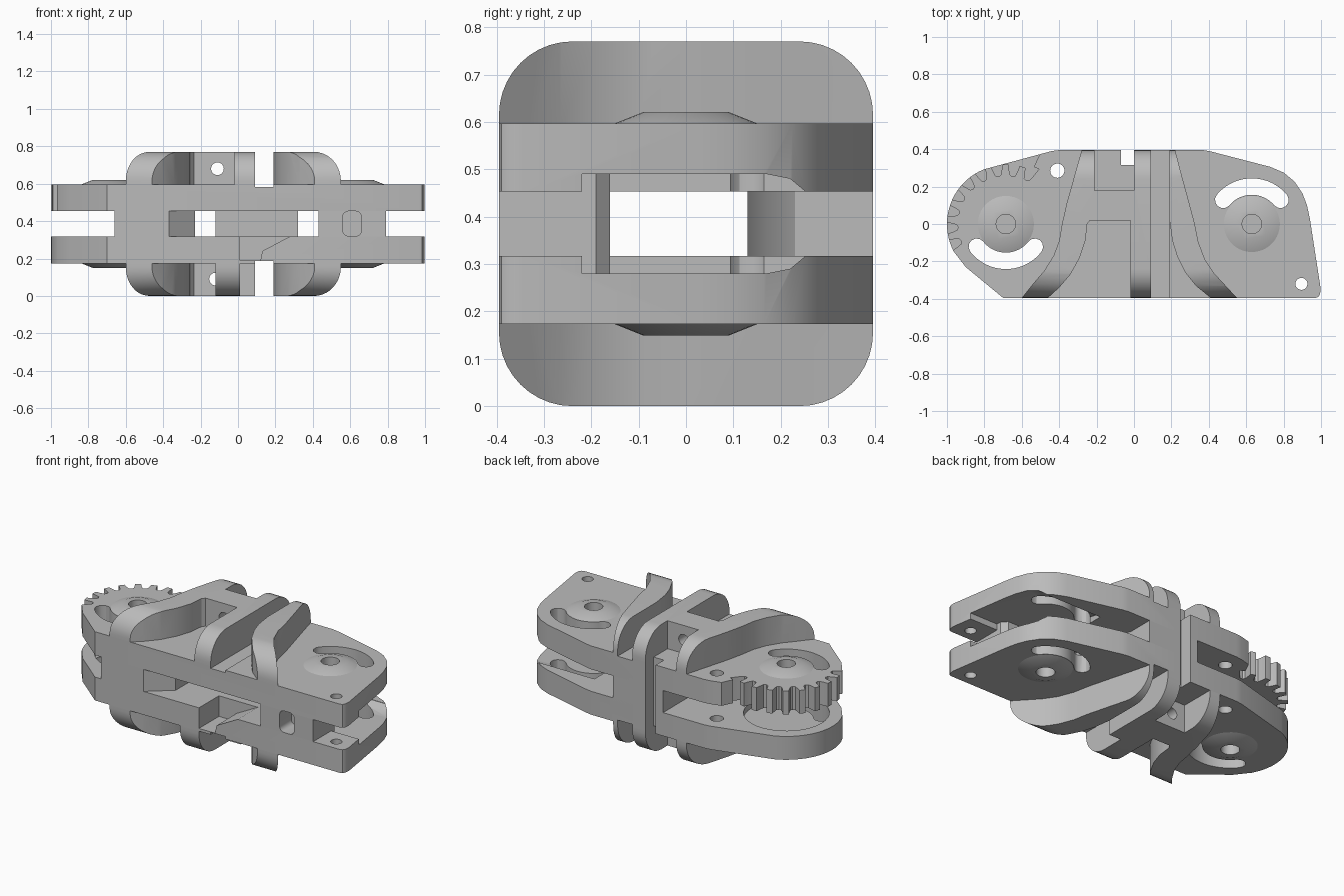
import bpy, bmesh, math
from mathutils import Matrix, Vector

cube = bpy.data.objects.get("Cube")
if cube:
    bpy.data.objects.remove(cube, do_unlink=True)

grey = bpy.data.materials.new("plain grey")
grey.use_nodes = True
colour = (0.5, 0.5, 0.5, 1)
grey.diffuse_color = colour
grey.node_tree.nodes["Principled BSDF"].inputs["Base Color"].default_value = colour

MID, HALF = 0.385, 0.395     # mid height, half depth
parts = []


def prism(name, pts, lo, hi, axis="z", keep=True):
    """Extrude a closed 2D profile along one axis."""
    place = {"z": lambda a, b, c: (a, b, c),
             "y": lambda a, b, c: (a, c, b),
             "x": lambda a, b, c: (c, a, b)}[axis]
    bm = bmesh.new()
    low = [bm.verts.new(place(a, b, lo)) for a, b in pts]
    top = [bm.verts.new(place(a, b, hi)) for a, b in pts]
    n = len(pts)
    bm.faces.new(low)
    bm.faces.new(top)
    for i in range(n):
        j = (i + 1) % n
        bm.faces.new((low[i], low[j], top[j], top[i]))
    bmesh.ops.recalc_face_normals(bm, faces=bm.faces)
    return finish(name, bm, keep)


def finish(name, bm, keep=True):
    mesh = bpy.data.meshes.new(name)
    bm.to_mesh(mesh)
    bm.free()
    mesh.materials.append(grey)
    ob = bpy.data.objects.new(name, mesh)
    bpy.context.collection.objects.link(ob)
    if keep:
        parts.append(ob)
    return ob


def boolean(ob, cutter, op="DIFFERENCE"):
    cutter.hide_render = True
    mod = ob.modifiers.new("cut", "BOOLEAN")
    mod.operation, mod.object, mod.solver = op, cutter, "EXACT"
    bpy.context.view_layer.objects.active = ob
    bpy.ops.object.modifier_apply(modifier=mod.name)
    bpy.data.objects.remove(cutter, do_unlink=True)


def cut(ob, pts, lo, hi, axis="z"):
    boolean(ob, prism("cutter", pts, lo, hi, axis, False))


def box(x0, x1, y0, y1):
    return [(x0, y0), (x1, y0), (x1, y1), (x0, y1)]


def arc(cx, cy, r, a0, a1, n):
    return [(cx + r * math.cos(math.radians(a0 + (a1 - a0) * i / n)),
             cy + r * math.sin(math.radians(a0 + (a1 - a0) * i / n))) for i in range(n + 1)]


def circle(cx, cy, r, n=32):
    return arc(cx, cy, r, 0, 360, n)[:-1]


def rounded(x0, x1, y0, y1, r, n=8):
    return (arc(x1 - r, y1 - r, r, 0, 90, n) + arc(x0 + r, y1 - r, r, 90, 180, n)
            + arc(x0 + r, y0 + r, r, 180, 270, n) + arc(x1 - r, y0 + r, r, 270, 360, n))


def curved_slot(cx, cy, r, w, a0, a1):
    """Arc-shaped slot with round ends."""
    def end(a, turn):
        x, y = cx + r * math.cos(math.radians(a)), cy + r * math.sin(math.radians(a))
        return arc(x, y, w, turn, turn + 180, 6)[1:-1]
    return (arc(cx, cy, r + w, a0, a1, 20) + end(a1, a1)
            + arc(cx, cy, r - w, a1, a0, 20) + end(a0, a0 + 180))


LEFT, RIGHT = (-0.685, 0.0), (0.63, 0.0)      # pivot centres
SLOTS = [curved_slot(*LEFT, 0.197, 0.044, 218, 322),
         curved_slot(*RIGHT, 0.20, 0.044, 40, 140)]
PIN_HOLES = [circle(-0.41, 0.285, 0.038), circle(0.895, -0.32, 0.032)]
OUTLINE = ([(-0.70, -HALF), (-0.90, -0.23)] + arc(*LEFT, 0.315, 208, 112, 20)
           + [(-0.44, 0.39), (-0.40, HALF), (0.37, HALF), (0.41, 0.388), (0.73, 0.305)]
           + [(0.80, 0.275), (0.86, 0.225), (0.90, 0.165), (0.925, 0.10), (0.94, 0.03)]
           + [(0.998, -0.345), (0.995, -0.375), (0.985, -0.39), (0.97, -HALF)])
REAR_NOTCH = box(-0.07, 0.0, 0.315, 0.5)
# Recess in the front of the lower half, with a sloping side
FRONT_SCOOP = [(0.01, 0.33), (0.01, 0.19), (0.12, 0.19), (0.13, 0.24), (0.30, 0.33)]

for side, s in (("upper", 1), ("lower", -1)):
    def zz(a, b):
        return sorted((MID + s * a, MID + s * b))

    # Side plate with slots, pin holes and inner reliefs
    plate = prism(side + "_plate", OUTLINE, *zz(0.068, 0.212))
    for pts in SLOTS + PIN_HOLES + [REAR_NOTCH]:
        cut(plate, pts, -0.2, 1.0)
    cut(plate, box(0.09, 0.19, -0.6, 0.6), *zz(0.197, 0.3))
    relief = [(y, MID + s * h) for y, h in ((-0.22, 0.03), (-0.22, 0.105), (0.17, 0.105),
              (0.22, 0.095), (0.25, 0.07), (0.25, 0.03))]
    cut(plate, relief, 0.45, 1.2, "x")
    if s > 0:
        # Gear teeth around the left pivot
        cut(plate, arc(*LEFT, 0.318, 64, 207, 30) + arc(*LEFT, 0.6, 207, 64, 30), 0.3, 0.8)
        for i in range(9):
            m = Matrix.Rotation(math.radians(65 + i * 17), 2)
            gap = [m @ Vector(p) for p in ((0.262, -0.014), (0.256, 0.0), (0.262, 0.014),
                                           (0.29, 0.024), (0.34, 0.036), (0.34, -0.036), (0.29, -0.024))]
            cut(plate, [(v.x + LEFT[0], v.y) for v in gap], 0.3, 0.8)
    else:
        cut(plate, circle(*LEFT, 0.24, 40), *zz(0.0, 0.105))
        cut(plate, FRONT_SCOOP, -0.6, -0.2, "y")

    # Shallow conical bosses with a blind pivot hole
    for label, (cx, cy) in (("left", LEFT), ("right", RIGHT)):
        bm = bmesh.new()
        rings = (0.16, 0.09) if s > 0 else (0.09, 0.16)
        bmesh.ops.create_cone(bm, cap_ends=True, segments=40, radius1=rings[0], radius2=rings[1],
                              depth=0.028, matrix=Matrix.Translation((cx, cy, MID + s * 0.222)))
        boss = finish(f"{side}_{label}_boss", bm)
        for pts in SLOTS:
            cut(boss, pts, -0.2, 1.0)
        for ob in (boss, plate):
            cut(ob, circle(cx, cy, 0.052), *zz(0.13, 0.4))

    # Main rib with a front pocket and a rear pocket
    outer = [(-0.60, -HALF), (-0.54, -0.32), (-0.48, -0.25), (-0.43, -0.17), (-0.40, -0.09),
             (-0.385, 0.0), (-0.36, 0.11), (-0.28, HALF)]
    rear = [(-0.21, HALF), (-0.21, 0.18), (0.0, 0.18), (0.0, HALF), (0.09, HALF)]
    front = ([(0.09, -HALF), (-0.02, -HALF), (-0.02, 0.02)] if s > 0 else
             [(0.09, -0.1), (0.01, -0.1), (0.01, -HALF), (-0.12, -HALF), (-0.12, 0.02)])
    inner = [(-0.235, 0.02), (-0.25, 0.0), (-0.26, -0.09), (-0.29, -0.18), (-0.34, -0.27),
             (-0.40, -0.34), (-0.46, -HALF)]
    rib = prism(side + "_main_rib", outer + rear + front + inner, *zz(0.2, 0.385))

    # Curved fin beside the open channel
    fin = prism(side + "_fin", [
        (0.22, HALF), (0.255, 0.26), (0.285, 0.15), (0.325, 0.0), (0.345, -0.1), (0.38, -0.19),
        (0.43, -0.265), (0.49, -0.33), (0.55, -HALF), (0.41, -HALF), (0.33, -0.33), (0.275, -0.26),
        (0.23, -0.17), (0.205, -0.09), (0.19, 0.02), (0.19, HALF)], *zz(0.2, 0.385))
    for ob in (rib, fin):
        profile = rounded(-HALF, HALF, 0.0, 0.77, 0.155, 10)
        boolean(ob, prism("cutter", profile, -1.2, 1.2, "x", False), "INTERSECT")
    cut(rib, circle(-0.11 if s > 0 else -0.12, MID + s * 0.295, 0.034), -0.05, 0.3, "y")

# Front wall joining the plates, with a ramped window and a blind pocket
wall = prism("front_wall", [(-0.66, -HALF), (0.79, -HALF), (0.79, -0.19), (0.76, -0.16),
                            (-0.63, -0.16), (-0.66, -0.19)], 0.28, 0.49)
cut(wall, [(-0.37, -0.396), (-0.23, -0.28), (-0.23, -0.1), (0.43, -0.1), (0.43, -0.5),
           (-0.37, -0.5)], 0.317, 0.453)
cut(wall, rounded(0.56, 0.66, 0.32, 0.453, 0.03, 4), -0.5, -0.28, "y")
cut(wall, FRONT_SCOOP, -0.6, -0.1, "y")
cut(wall, SLOTS[0], 0.0, 0.8)

# Rear column joining the plates
column = prism("rear_column", [(-0.12, HALF), (-0.12, 0.13), (0.32, 0.13), (0.26, 0.17),
                               (0.22, 0.23), (0.22, HALF)], 0.30, 0.47)
cut(column, REAR_NOTCH, 0.0, 0.8)

bpy.ops.object.select_all(action="DESELECT")
for ob in parts:
    ob.select_set(True)
bpy.context.view_layer.objects.active = parts[0]
bpy.ops.object.shade_smooth_by_angle(angle=math.radians(30))
